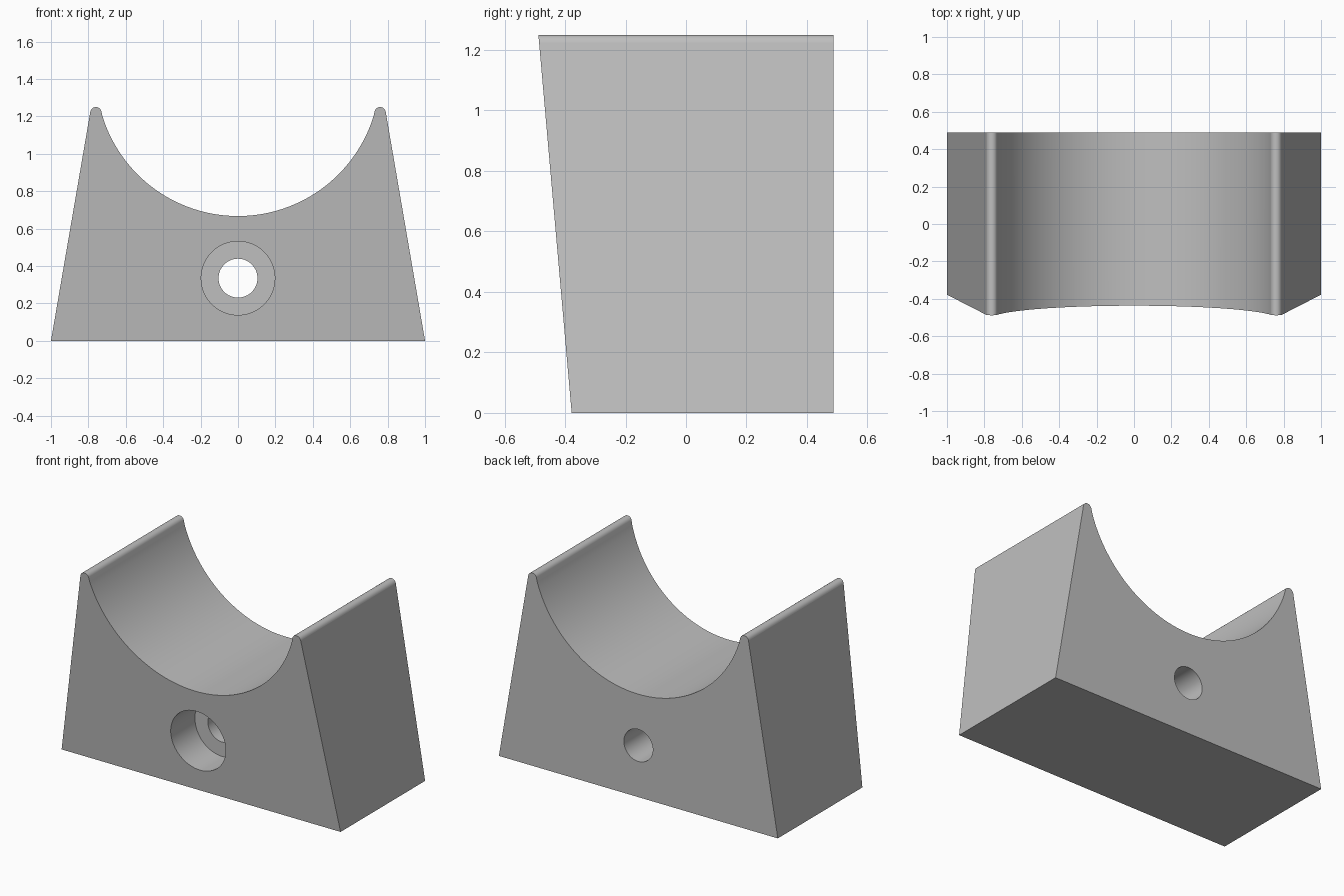
import bpy
import bmesh
from math import sin, cos, atan2, pi, radians
from mathutils import Matrix

default = bpy.data.objects.get("Cube")
if default:
    bpy.data.objects.remove(default, do_unlink=True)

HEIGHT, BACK, FRONT_LOW, FRONT_HIGH = 1.25, 0.488, -0.378, -0.488
TIP_X, TIP_Z, TIP_R = 0.76, 1.22, 0.03       # rounded horn tips
SADDLE_Z, SADDLE_R = 1.426, 0.759            # cradle circle
HOLE_Z = 0.335

grey = bpy.data.materials.new("plain grey")
grey.use_nodes = True
colour = (0.52, 0.52, 0.52, 1)
grey.diffuse_color = colour
grey.node_tree.nodes["Principled BSDF"].inputs["Base Color"].default_value = colour


def arc(x, z, r, start, end, steps):
    angles = [start + (end - start) * i / steps for i in range(steps + 1)]
    return [(x + r * cos(a), z + r * sin(a)) for a in angles]


# Half profile: foot corner, rounded tip, then cradle down to the middle
side_normal = atan2(1 - TIP_X - TIP_R, TIP_Z)
to_saddle = atan2(SADDLE_Z - TIP_Z, -TIP_X)
half = [(1, 0)]
half += arc(TIP_X, TIP_Z, TIP_R, side_normal, to_saddle, 14)
half += arc(0, SADDLE_Z, SADDLE_R, to_saddle - pi, -pi / 2, 32)[1:]
profile = half + [(-x, z) for x, z in reversed(half[:-1])]


def front_y(z):
    return FRONT_LOW + (FRONT_HIGH - FRONT_LOW) * z / HEIGHT


# Block with a leaning front face
bm = bmesh.new()
front = [bm.verts.new((x, front_y(z), z)) for x, z in profile]
back = [bm.verts.new((x, BACK, z)) for x, z in profile]
bm.faces.new(front)
bm.faces.new(back[::-1])
for i in range(len(profile)):
    j = (i + 1) % len(profile)
    bm.faces.new((front[i], back[i], back[j], front[j]))
bmesh.ops.recalc_face_normals(bm, faces=bm.faces)
mesh = bpy.data.meshes.new("cradle_block")
bm.to_mesh(mesh)
bm.free()
mesh.materials.append(grey)
block = bpy.data.objects.new("cradle_block", mesh)
bpy.context.collection.objects.link(block)
bpy.context.view_layer.objects.active = block
block.select_set(True)


def drill(name, radius, y0, y1):
    """Cut a round hole along y."""
    cut = bmesh.new()
    place = Matrix.Translation((0, (y0 + y1) / 2, HOLE_Z)) @ Matrix.Rotation(pi / 2, 4, "X")
    bmesh.ops.create_cone(cut, cap_ends=True, segments=64, radius1=radius,
                          radius2=radius, depth=y1 - y0, matrix=place)
    data = bpy.data.meshes.new(name)
    cut.to_mesh(data)
    cut.free()
    data.materials.append(grey)
    cutter = bpy.data.objects.new(name, data)
    cutter.hide_render = True
    bpy.context.collection.objects.link(cutter)
    mod = block.modifiers.new(name, "BOOLEAN")
    mod.operation = "DIFFERENCE"
    mod.solver = "EXACT"
    mod.object = cutter
    bpy.ops.object.modifier_apply(modifier=name)
    bpy.data.objects.remove(cutter, do_unlink=True)


# Bolt hole with a wide counterbore at the front
drill("counterbore", 0.197, -0.8, -0.16)
drill("bolt_hole", 0.104, -0.7, 0.8)

# Smooth curves, flat large faces
bpy.ops.object.shade_smooth_by_angle(angle=radians(30))
for face in block.data.polygons:
    if face.area > 0.5:
        face.use_smooth = False
